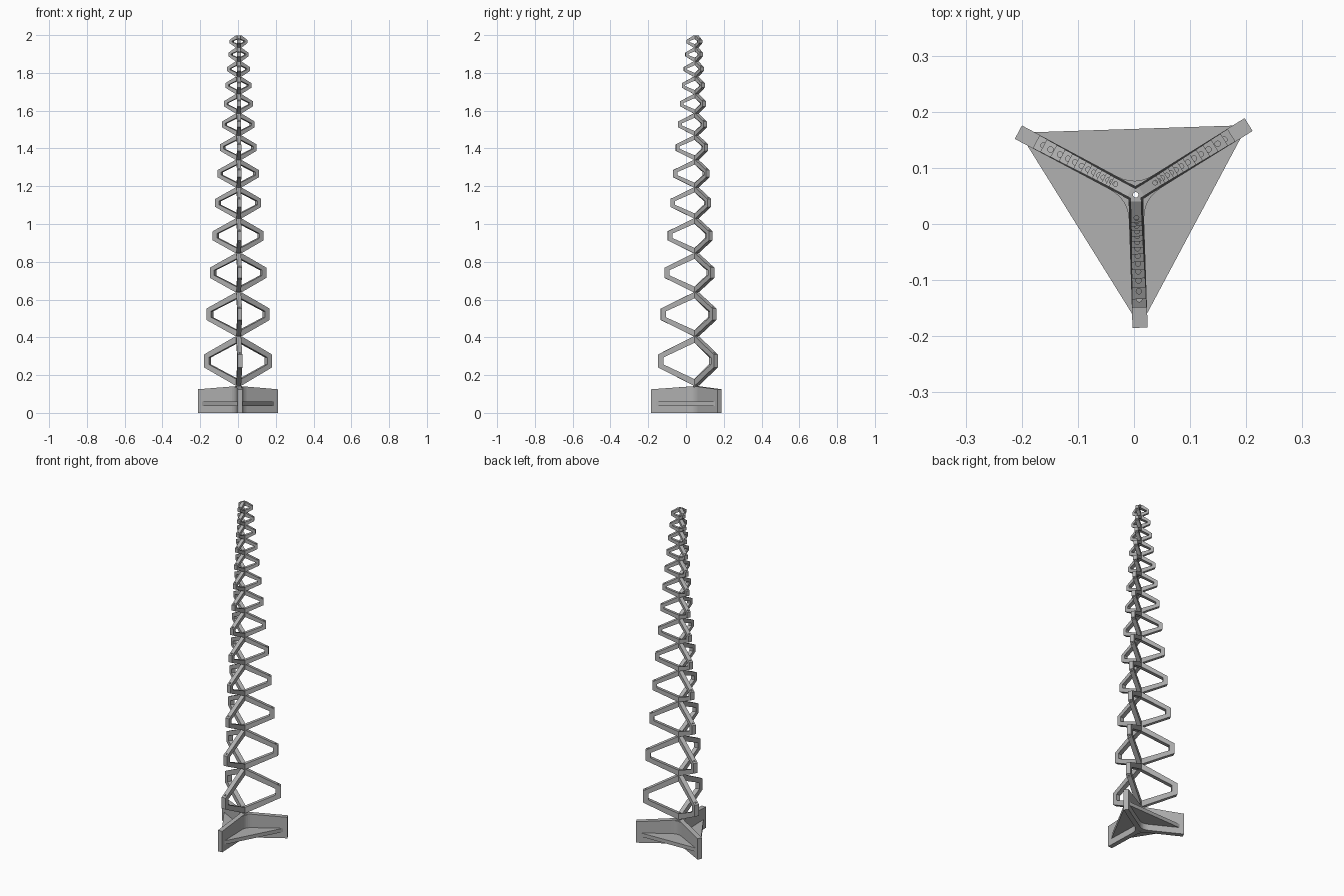
import bpy, bmesh, math
from mathutils import Matrix, Vector

cube = bpy.data.objects.get("Cube")
if cube:
    bpy.data.objects.remove(cube)

grey = bpy.data.materials.new("plain grey")
grey.use_nodes = True
colour = (0.44, 0.44, 0.44, 1)
grey.diffuse_color = colour
grey.node_tree.nodes["Principled BSDF"].inputs["Base Color"].default_value = colour

AXIS = Vector((0.003, 0.052, 0))
ANGLES = [math.radians(31.9 + 120 * k) for k in range(3)]


def prism(bm, points, depth, matrix):
    """Extrude a flat outline along its local z, centred, then place it."""
    rings = [[bm.verts.new(matrix @ Vector((x, y, s * depth / 2))) for x, y in points]
             for s in (-1, 1)]
    bm.faces.new(rings[0][::-1])
    bm.faces.new(rings[1])
    n = len(points)
    for i in range(n):
        j = (i + 1) % n
        bm.faces.new((rings[0][i], rings[0][j], rings[1][j], rings[1][i]))


def wings(bm, profile, width, z=0):
    """Stand a radius/height profile up at each of the three directions."""
    for a in ANGLES:
        place = Matrix.Translation(AXIS + Vector((0, 0, z))) @ Matrix.Rotation(a, 4, 'Z')
        prism(bm, profile, width, place @ Matrix.Rotation(math.pi / 2, 4, 'X'))


def tube(bm, radius, low, high, offset=Vector()):
    place = Matrix.Translation(AXIS + offset + Vector((0, 0, (low + high) / 2)))
    bmesh.ops.create_cone(bm, cap_ends=True, segments=12, radius1=radius,
                          radius2=radius, depth=high - low, matrix=place)


def finish(bm, name):
    bmesh.ops.recalc_face_normals(bm, faces=bm.faces)
    mesh = bpy.data.meshes.new(name)
    bm.to_mesh(mesh)
    bm.free()
    mesh.materials.append(grey)
    obj = bpy.data.objects.new(name, mesh)
    bpy.context.collection.objects.link(obj)
    return obj


def drill(obj, cutter):
    mod = obj.modifiers.new("bore", 'BOOLEAN')
    mod.operation = 'DIFFERENCE'
    mod.solver = 'EXACT'
    mod.use_self = True
    mod.object = cutter
    cutter.hide_render = True
    cutter.hide_set(True)


# Central bore through the whole tower
bm = bmesh.new()
tube(bm, 0.005, -0.1, 2.1)
bore = finish(bm, "bore_cutter")

# Base: three solid fins, a filleted hub and a triangular web plate
bm = bmesh.new()
half = 0.0135
wings(bm, [(0, 0), (0.237, 0), (0.237, 0.125), (0, 0.142)], half * 2)
hub = []
for a in ANGLES:
    def polar(r, side, turn):
        return Matrix.Rotation(turn, 2) @ Vector((r, side))
    start = polar(0.045, half, a)
    end = polar(0.045, -half, a + math.radians(120))
    crotch = polar(half / math.sin(math.pi / 3), 0, a + math.pi / 3)
    for i in range(7):
        t = i / 6
        hub.append(start * (1 - t) ** 2 + crotch * 2 * t * (1 - t) + end * t * t)
prism(bm, hub, 0.138, Matrix.Translation(AXIS + Vector((0, 0, 0.069))))
web = [(0.235 * math.cos(a), 0.235 * math.sin(a)) for a in ANGLES]
prism(bm, web, 0.022, Matrix.Translation(AXIS + Vector((0, 0, 0.048))))
drill(finish(bm, "base"), bore)

# Tiers: three open half-diamond frames each, shrinking towards the top
lengths = [.201, .186, .166, .149, .134, .120, .106, .094, .083, .074, .064, .056, .049]
z = 0.275
for i, reach in enumerate(lengths):
    s = 0.89 ** i
    top = 0.13 * s
    tip = 0.034 * s
    band = 0.011 + 0.019 * s
    width = 0.017 + 0.009 * s
    flat = 0.012
    slope = (top - tip) / (reach - flat)
    drop = band * 0.9 * math.hypot(1, slope)
    inner = reach - band
    inner_tip = max(tip + slope * band - drop, 0.003)
    upper = [(0, top), (flat, top), (reach, tip)]
    hole = [(inner, inner_tip), (0, max(top - drop, inner_tip + 0.003))]
    outline = upper + [(r, -h) for r, h in reversed(upper)]
    outline += [(r, -h) for r, h in reversed(hole)] + hole
    bm = bmesh.new()
    wings(bm, outline, width, z)
    # Short stem joining this tier to the one below
    tube(bm, 0.008 + 0.004 * s, z - top - 0.012 * s, z - top + 0.01 * s)
    tier = finish(bm, f"tier_{i + 1}")

    # Small upright holes near the outer ends
    bm = bmesh.new()
    for a in ANGLES:
        out = Vector((math.cos(a), math.sin(a), 0)) * (reach - band * 0.5)
        tube(bm, 0.004 + 0.001 * s, z - top, z + top, out)
    holes = finish(bm, f"tier_{i + 1}_hole_cutter")
    drill(tier, bore)
    drill(tier, holes)
    z += 0.247 * s
